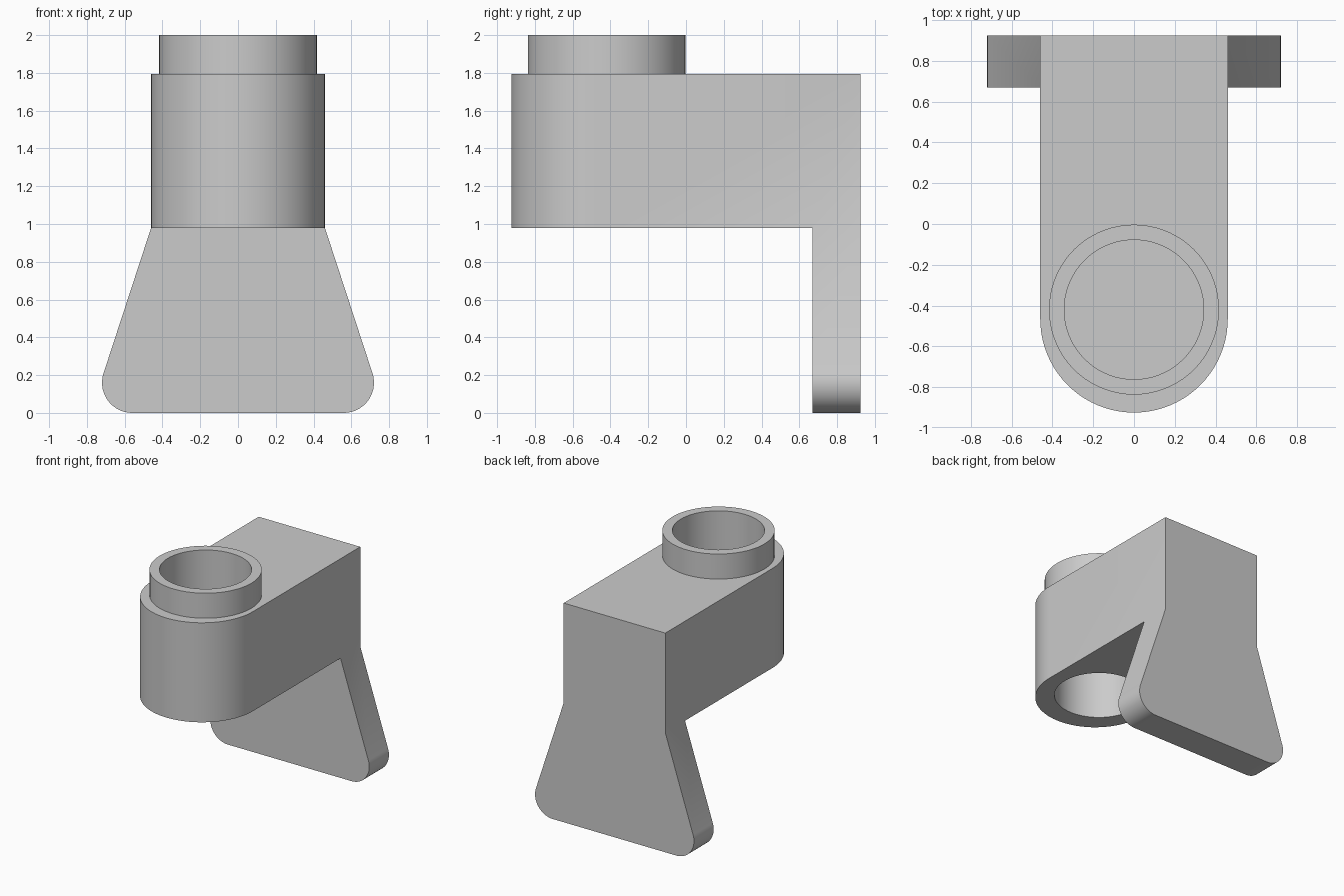
import bpy, bmesh, math
from mathutils import Vector

cube = bpy.data.objects.get("Cube")
if cube:
    bpy.data.objects.remove(cube, do_unlink=True)

grey = bpy.data.materials.new("mid grey")
grey.use_nodes = True
grey.diffuse_color = (0.6, 0.6, 0.6, 1)
grey.node_tree.nodes["Principled BSDF"].inputs["Base Color"].default_value = grey.diffuse_color


def arc(cx, cy, r, start, end, steps):
    """Points along an arc, angles in degrees."""
    angles = [math.radians(start + (end - start) * i / steps) for i in range(steps + 1)]
    return [(cx + r * math.cos(a), cy + r * math.sin(a)) for a in angles]


def prism(name, outline, axis, low, high):
    """Extrude a 2D outline along z (outline in xy) or y (outline in xz)."""
    place = (lambda p: (p[0], p[1], low)) if axis == "z" else (lambda p: (p[0], low, p[1]))
    depth = Vector((0, 0, high - low) if axis == "z" else (0, high - low, 0))
    bm = bmesh.new()
    face = bm.faces.new([bm.verts.new(place(p)) for p in outline])
    side = bmesh.ops.extrude_face_region(bm, geom=[face])["geom"]
    bmesh.ops.translate(bm, vec=depth, verts=[v for v in side if isinstance(v, bmesh.types.BMVert)])
    bmesh.ops.recalc_face_normals(bm, faces=bm.faces)
    mesh = bpy.data.meshes.new(name)
    bm.to_mesh(mesh)
    bm.free()
    mesh.materials.append(grey)
    obj = bpy.data.objects.new(name, mesh)
    bpy.context.collection.objects.link(obj)
    return obj


def combine(target, other, operation):
    """Apply a boolean and discard the helper."""
    bpy.context.view_layer.objects.active = target
    mod = target.modifiers.new(operation, "BOOLEAN")
    mod.operation, mod.object, mod.solver = operation, other, "EXACT"
    bpy.ops.object.modifier_apply(modifier=mod.name)
    bpy.data.objects.remove(other, do_unlink=True)


HALF, BACK, TOP, UNDER = 0.46, 0.925, 1.795, 0.98
COLLAR_Y = -0.42


def circle(r):
    return arc(0, COLLAR_Y, r, 0, 355, 71)


# Arm with a rounded front end
arm_outline = arc(0, HALF - BACK, HALF, 180, 360, 40) + [(HALF, BACK), (-HALF, BACK)]
bracket = prism("bracket", arm_outline, "z", UNDER, TOP)

# Flared foot plate with rounded lower corners
right_side = arc(0.56, 0.16, 0.16, -90, 17.8, 14) + [(HALF, UNDER), (HALF, TOP - 0.2)]
foot_outline = right_side + [(-x, z) for x, z in reversed(right_side)]
combine(bracket, prism("foot_plate", foot_outline, "y", 0.67, BACK), "UNION")

# Raised collar
combine(bracket, prism("collar", circle(0.417), "z", TOP - 0.1, 2), "UNION")

# Sockets from above and below, leaving a thin web between them
for name, low, high in (("upper_socket", 1.52, 2.2), ("lower_socket", 0.8, 1.45)):
    combine(bracket, prism(name, circle(0.342), "z", low, high), "DIFFERENCE")

# Merge flat areas and smooth the curved walls
bm = bmesh.new()
bm.from_mesh(bracket.data)
bmesh.ops.remove_doubles(bm, verts=bm.verts, dist=0.0005)
bmesh.ops.dissolve_limit(bm, angle_limit=math.radians(0.5), verts=bm.verts, edges=bm.edges)
bm.to_mesh(bracket.data)
bm.free()

bpy.ops.object.select_all(action="DESELECT")
bracket.select_set(True)
bpy.context.view_layer.objects.active = bracket
bpy.ops.object.shade_smooth_by_angle(angle=math.radians(30))
